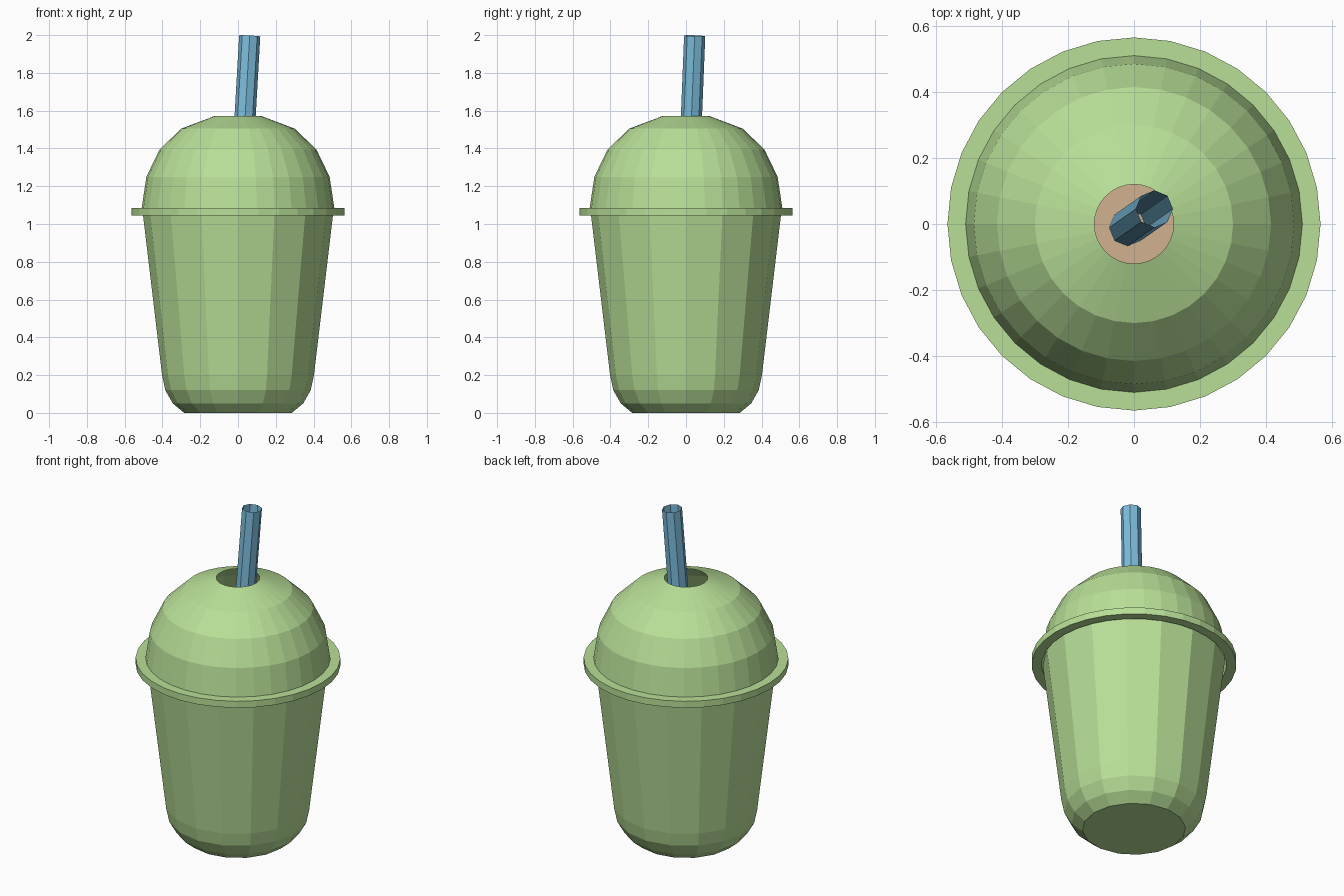
import bpy, bmesh
from math import sin, cos, pi
from mathutils import Vector

if "Cube" in bpy.data.objects:
    bpy.data.objects.remove(bpy.data.objects["Cube"])


def material(name, rgb):
    m = bpy.data.materials.new(name)
    m.diffuse_color = (*rgb, 1)
    m.use_nodes = True
    m.node_tree.nodes["Principled BSDF"].inputs["Base Color"].default_value = m.diffuse_color
    return m


GREEN = material("cup_green", (0.48, 0.74, 0.31))
BLUE = material("straw_blue", (0.2, 0.51, 0.72))
TAN = material("drink_tan", (0.64, 0.45, 0.28))


def lathe(name, profile, sides, mat, cap_start=False, cap_end=False, closed=False):
    """Revolve an (radius, z) profile about z with flat faces."""
    bm = bmesh.new()
    rings = [[bm.verts.new((r * cos(2 * pi * i / sides), r * sin(2 * pi * i / sides), z))
              for i in range(sides)] for r, z in profile]
    pairs = list(zip(rings, rings[1:]))
    if closed:
        pairs.append((rings[-1], rings[0]))
    for a, b in pairs:
        for i in range(sides):
            j = (i + 1) % sides
            bm.faces.new((a[i], a[j], b[j], b[i]))
    if cap_start:
        bm.faces.new(rings[0][::-1])
    if cap_end:
        bm.faces.new(rings[-1])
    mesh = bpy.data.meshes.new(name)
    bm.to_mesh(mesh)
    bm.free()
    mesh.materials.append(mat)
    obj = bpy.data.objects.new(name, mesh)
    bpy.context.collection.objects.link(obj)
    return obj


# Tapered cup with a rounded base
lathe("cup", [(0.285, 0), (0.345, 0.05), (0.385, 0.12), (0.402, 0.2), (0.505, 1.065)],
      16, GREEN, cap_start=True)

# Domed lid with an open straw hole
lathe("dome_lid", [(0.51, 1.085), (0.485, 1.25), (0.415, 1.395), (0.30, 1.505), (0.12, 1.573)],
      32, GREEN)

# Flat flange around the lid
lathe("lid_rim", [(0.51, 1.045), (0.565, 1.045), (0.565, 1.085), (0.51, 1.085)],
      32, GREEN, closed=True)

# Drink inside the cup, seen through the hole
lathe("drink", [(0.28, 0.01), (0.375, 0.12), (0.392, 0.2), (0.437, 0.58)],
      16, TAN, cap_start=True, cap_end=True)

# Open octagonal straw leaning to the back right
axis = Vector((0.081, 0.057, 1.42))
length = axis.length * 1.02
straw = lathe("straw", [(0.056, -length), (0.056, 0)], 8, BLUE)
lean = Vector((0, 0, 1)).rotation_difference(axis).to_matrix().to_4x4()
straw.data.transform(lean)
straw.data.transform(lean.Translation(Vector((0.062, 0.046, 1.996))))
